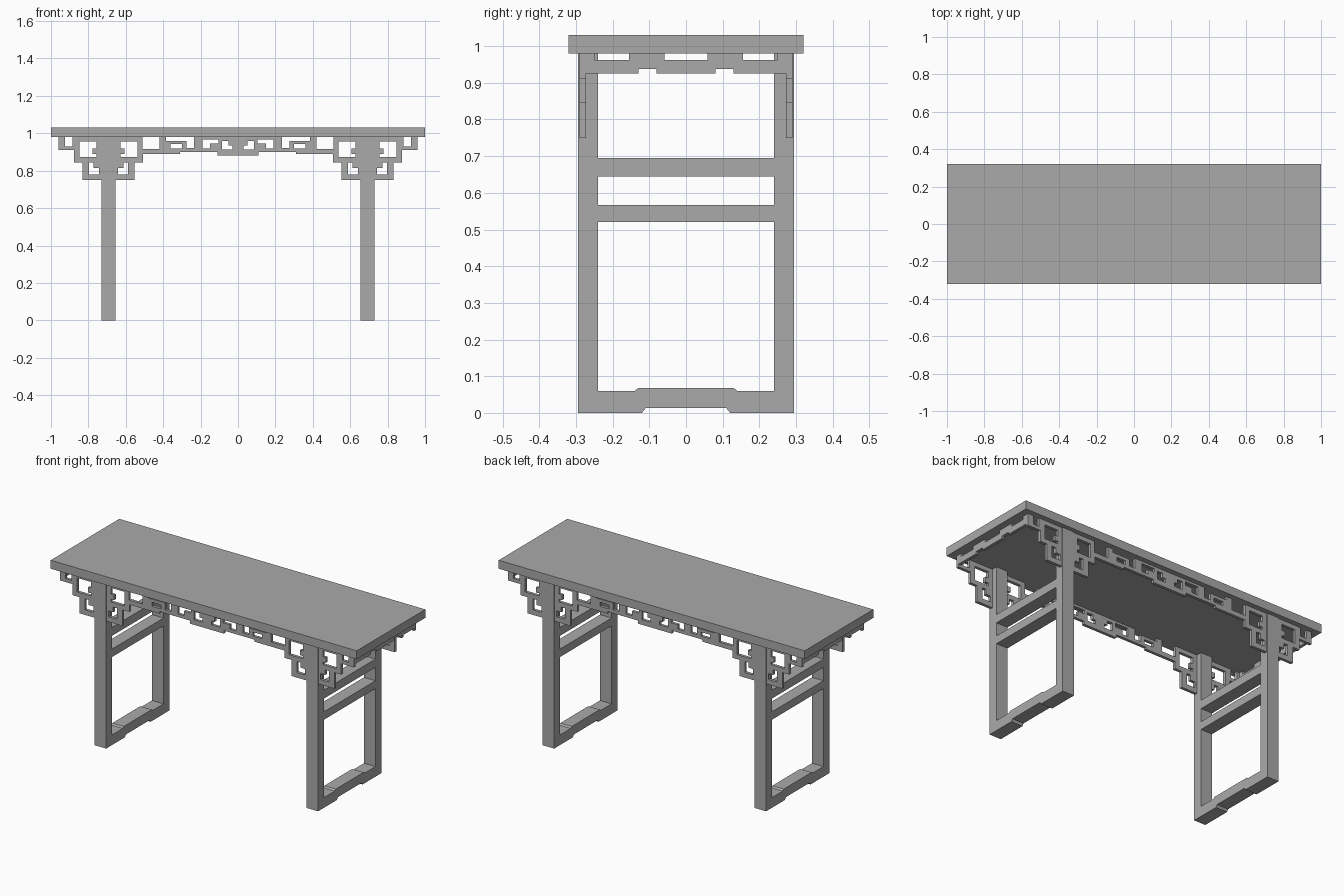
import bpy
import bmesh
from mathutils import Vector

if "Cube" in bpy.data.objects:
    bpy.data.objects.remove(bpy.data.objects["Cube"])

GREY = (0.4, 0.4, 0.4, 1.0)
wood = bpy.data.materials.new("grey_wood")
wood.use_nodes = True
wood.diffuse_color = GREY
wood.node_tree.nodes["Principled BSDF"].inputs["Base Color"].default_value = GREY

TOP = 0.98       # underside of the table top
LEG_X = 0.6925   # centre of each leg frame
LEG_HALF = 0.0375


def finish(name, bm):
    bmesh.ops.recalc_face_normals(bm, faces=bm.faces)
    mesh = bpy.data.meshes.new(name)
    bm.to_mesh(mesh)
    bm.free()
    mesh.materials.append(wood)
    obj = bpy.data.objects.new(name, mesh)
    bpy.context.collection.objects.link(obj)
    return obj


def box(name, x, y, z):
    bm = bmesh.new()
    bmesh.ops.create_cube(bm, size=1)
    for v in bm.verts:
        v.co = Vector([r[0] + (c + 0.5) * (r[1] - r[0])
                       for c, r in zip(v.co, (x, y, z))])
    return finish(name, bm)


def extrude(bm, vector):
    result = bmesh.ops.extrude_face_region(bm, geom=bm.faces[:])
    moved = [g for g in result["geom"] if isinstance(g, bmesh.types.BMVert)]
    bmesh.ops.translate(bm, verts=moved, vec=vector)


def fret(name, rects, place, vector):
    """Mirrored openwork panel; later rectangles override earlier ones."""
    across = sorted({s * a for r in rects for a in r[1:3] for s in (-1, 1)})
    heights = sorted({h for r in rects for h in r[3:]})
    bm = bmesh.new()
    verts = {}

    def vert(a, h):
        if (a, h) not in verts:
            verts[a, h] = bm.verts.new(place(a, h))
        return verts[a, h]

    for a, b in zip(across, across[1:]):
        for lo, hi in zip(heights, heights[1:]):
            mid, level, filled = abs(a + b) / 2, (lo + hi) / 2, False
            for solid, left, right, low, high in rects:
                if left < mid < right and low < level < high:
                    filled = solid
            if filled:
                bm.faces.new([vert(a, lo), vert(b, lo), vert(b, hi), vert(a, hi)])
    extrude(bm, vector)
    bmesh.ops.dissolve_limit(bm, angle_limit=0.01, verts=bm.verts, edges=bm.edges)
    return finish(name, bm)


# Table top
box("table_top", (-1, 1), (-0.32, 0.32), (TOP, 1.03))

# Leg frames with two cross rails and a shaped foot rail
foot_half = [(0.24, 0), (0.12, 0), (0.11, 0.013)]
foot_upper = [(0.13, 0.068), (0.14, 0.06), (0.24, 0.06)]
foot = foot_half + [(-y, z) for y, z in reversed(foot_half)]
foot += [(-y, z) for y, z in reversed(foot_upper)] + foot_upper
for side, s in (("left", 1), ("right", -1)):
    span = (s * LEG_X - LEG_HALF, s * LEG_X + LEG_HALF)
    box(side + "_front_leg", span, (-0.295, -0.24), (0, TOP))
    box(side + "_back_leg", span, (0.24, 0.295), (0, TOP))
    box(side + "_upper_rail", span, (-0.24, 0.24), (0.645, 0.695))
    box(side + "_lower_rail", span, (-0.24, 0.24), (0.52, 0.567))
    bm = bmesh.new()
    bm.faces.new([bm.verts.new((span[0], y, z)) for y, z in foot])
    extrude(bm, (2 * LEG_HALF, 0, 0))
    finish(side + "_foot_rail", bm)

# Stepped brackets, measured outward from the leg centre
bracket = [
    (True, 0, 0.185, 0.845, TOP),
    (True, 0, 0.14, 0.75, TOP),
    (False, 0.065, 0.155, 0.872, 0.955),
    (True, 0.065, 0.085, 0.888, 0.918),
    (False, 0.05, 0.105, 0.78, 0.815),
    (False, 0.08, 0.105, 0.815, 0.845),
]
panel = []
for solid, a, b, low, high in bracket:
    panel.append((solid, LEG_X + a, LEG_X + b, low, high))
    panel.append((solid, LEG_X - b, LEG_X - a, low, high))

# Outer ears and the meander apron between the legs
panel += [
    (True, 0.875, 0.96, 0.91, TOP),
    (False, 0.885, 0.925, 0.93, TOP),
    (True, 0.31, 0.51, 0.888, TOP),
    (True, 0.11, 0.31, 0.9, TOP),
    (True, 0, 0.11, 0.882, TOP),
    (False, 0.42, 0.51, 0.915, TOP),
    (False, 0.275, 0.385, 0.96, TOP),
    (False, 0.3, 0.36, 0.918, 0.942),
    (False, 0.235, 0.275, 0.92, TOP),
    (False, 0.105, 0.19, 0.945, 0.967),
    (False, 0.15, 0.19, 0.918, 0.945),
    (False, 0.03, 0.085, 0.912, 0.96),
    (True, 0.03, 0.05, 0.935, 0.96),
]
for side, y in (("front", -0.29), ("back", 0.273)):
    fret(side + "_fretwork", panel, lambda a, h: (a, y, h), (0, 0.017, 0))

# End aprons under the short edges
end = [
    (True, 0, 0.273, 0.925, TOP),
    (False, 0.08, 0.13, 0.925, 0.938),
    (False, 0, 0.058, 0.962, TOP),
    (False, 0.155, 0.25, 0.962, TOP),
]
for side, x in (("left", 0.943), ("right", -0.96)):
    fret(side + "_end_apron", end, lambda a, h: (x, a, h), (0.017, 0, 0))
